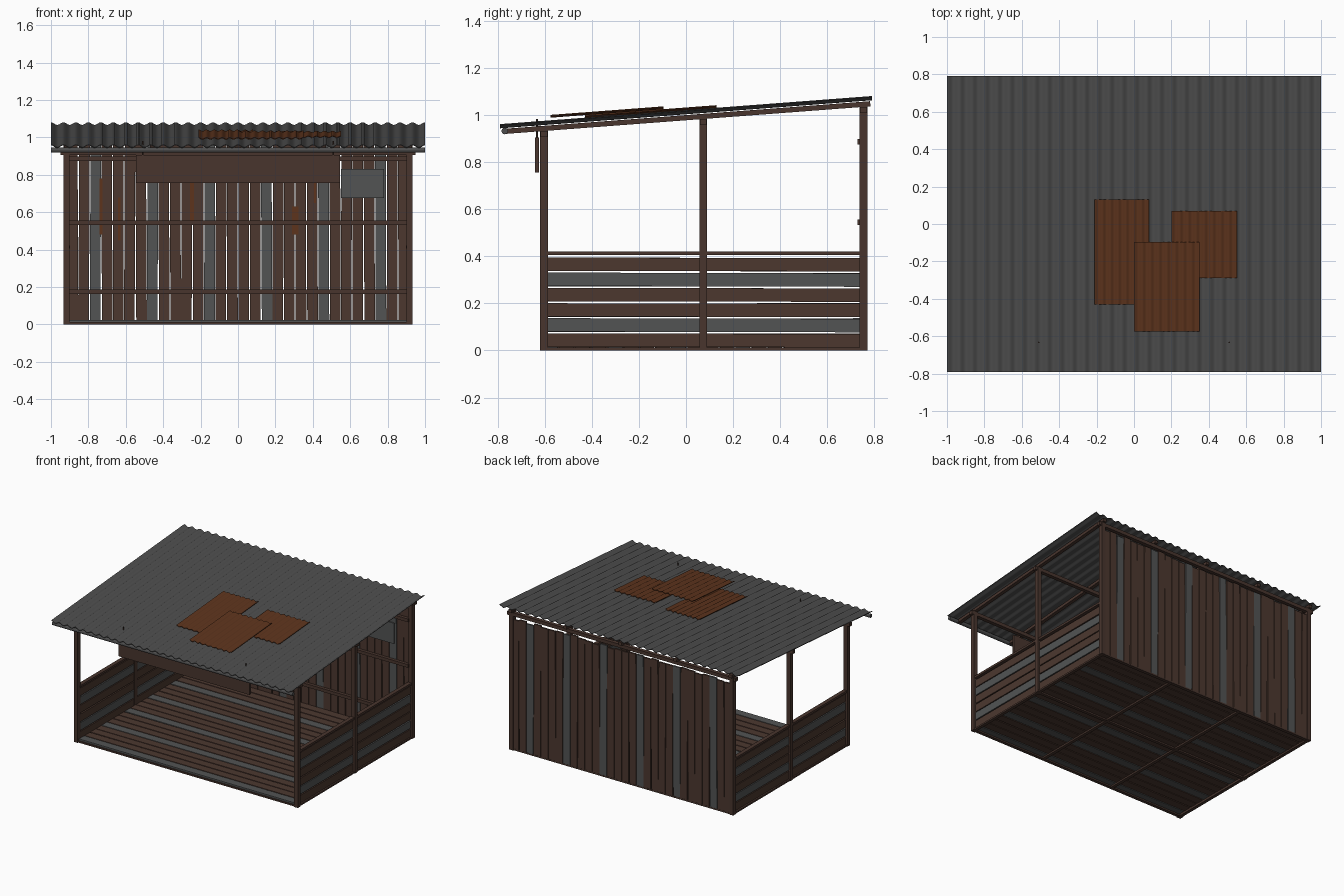
import bpy, bmesh, math, random
from mathutils import Matrix, Vector

random.seed(4)
if "Cube" in bpy.data.objects:
    bpy.data.objects.remove(bpy.data.objects["Cube"], do_unlink=True)


def material(name, r, g, b):
    m = bpy.data.materials.new(name)
    m.use_nodes = True
    m.diffuse_color = (r, g, b, 1)
    bsdf = m.node_tree.nodes["Principled BSDF"]
    bsdf.inputs["Base Color"].default_value = (r, g, b, 1)
    bsdf.inputs["Roughness"].default_value = 0.9
    return m


WOOD = material("dark_brown_wood", 0.066, 0.036, 0.027)
PLANK = material("brown_plank", 0.072, 0.039, 0.028)
GREY = material("weathered_grey_plank", 0.085, 0.088, 0.088)
METAL = material("grey_metal", 0.075, 0.075, 0.075)
RUST = material("rust", 0.11, 0.034, 0.012)


def finish(name, bm, mat):
    bmesh.ops.recalc_face_normals(bm, faces=bm.faces)
    mesh = bpy.data.meshes.new(name)
    bm.to_mesh(mesh)
    bm.free()
    mesh.materials.append(mat)
    ob = bpy.data.objects.new(name, mesh)
    bpy.context.collection.objects.link(ob)
    return ob


def box(name, mat, x, y, z, rot=None):
    """Box from (min, max) ranges, optionally turned about its centre."""
    bm = bmesh.new()
    size = [r[1] - r[0] for r in (x, y, z)]
    bmesh.ops.create_cube(bm, size=1, matrix=Matrix.Diagonal((*size, 1)))
    ob = finish(name, bm, mat)
    ob.location = [(r[0] + r[1]) / 2 for r in (x, y, z)]
    if rot:
        ob.rotation_euler = rot
    return ob


def rod(name, mat, start, end, radius, sides=12):
    a, b = Vector(start), Vector(end)
    bm = bmesh.new()
    turn = (b - a).to_track_quat('Z', 'Y').to_matrix().to_4x4()
    bmesh.ops.create_cone(bm, cap_ends=True, segments=sides, radius1=radius, radius2=radius,
                          depth=(b - a).length, matrix=Matrix.Translation((a + b) / 2) @ turn)
    return finish(name, bm, mat)


SLOPE = 0.0755


def roof_z(y):
    return 1.01 + SLOPE * y


def corrugated(name, mat, x, y, lift, waves, height, thick):
    """Sloped wavy sheet following the roof pitch."""
    bm = bmesh.new()
    n = waves * 8
    rows = []
    for i in range(n + 1):
        px = x[0] + (x[1] - x[0]) * i / n
        wave = height * math.cos(math.tau * waves * i / n)
        rows.append([bm.verts.new((px, py, roof_z(py) + lift + wave + t))
                     for py, t in ((y[0], 0), (y[1], 0), (y[1], thick), (y[0], thick))])
    for a, b in zip(rows, rows[1:]):
        for k in range(4):
            bm.faces.new((a[k], a[(k + 1) % 4], b[(k + 1) % 4], b[k]))
    bm.faces.new(rows[0])
    bm.faces.new(rows[-1])
    ob = finish(name, bm, mat)
    bpy.ops.object.select_all(action='DESELECT')
    ob.select_set(True)
    bpy.context.view_layer.objects.active = ob
    bpy.ops.object.shade_smooth_by_angle(angle=math.radians(40))
    return ob


# Roof sheet and loose rusty patches
corrugated("roof_sheet", METAL, (-1, 1), (-0.79, 0.79), 0.0, 30, 0.007, 0.004)
corrugated("roof_patch_left", RUST, (-0.21, 0.08), (-0.43, 0.13), 0.014, 7, 0.004, 0.004)
corrugated("roof_patch_right", RUST, (0.20, 0.55), (-0.29, 0.07), 0.012, 8, 0.004, 0.004)
corrugated("roof_patch_front", RUST, (0.0, 0.35), (-0.575, -0.095), 0.026, 8, 0.004, 0.004)

# Front gutter
rod("gutter", METAL, (-1, -0.77, 0.932), (1, -0.77, 0.932), 0.014)

# Posts, rafters and side walls
pitch = math.atan(SLOPE)
for side, s in (("left", 1), ("right", -1)):
    def span(a, b):
        return (min(s * a, s * b), max(s * a, s * b))

    for name, y0, y1 in (("front", -0.62, -0.587), ("middle", 0.058, 0.09), ("back", 0.737, 0.77)):
        box(f"{side}_{name}_post", WOOD, span(0.9, 0.932), (y0, y1), (0, roof_z(y0) - 0.022))
    box(f"{side}_cap_rail", WOOD, span(0.898, 0.928), (-0.59, 0.74), (0.405, 0.421))
    for i in range(6):
        z = 0.014 + i * 0.0645
        box(f"{side}_wall_plank_{i}", GREY if i % 3 == 1 else PLANK, span(0.905, 0.918),
            (-0.59, 0.74), (z, z + 0.057), (random.uniform(-0.003, 0.003), 0, 0))

for i in range(5):
    x = -0.916 + i * 0.458
    box(f"rafter_{i}", WOOD, (x - 0.013, x + 0.013), (-0.775, 0.785), (0.978, 1.0), (pitch, 0, 0))

# Cross beams under the roof
for name, y in (("front", -0.603), ("middle", 0.074), ("back", 0.754)):
    top = roof_z(y) - 0.032
    box(f"{name}_cross_beam", WOOD, (-0.95, 0.95), (y - 0.014, y + 0.014), (top - 0.026, top))

# Back wall: upright planks, every fifth one grey
for i in range(30):
    x = -0.9145 + (i + 0.5) * 0.061
    box(f"back_plank_{i}", GREY if i % 5 == 2 else PLANK, (x - 0.0283, x + 0.0283),
        (0.752, 0.765), (0.004, 0.985 + random.uniform(-0.006, 0.012)),
        (0, random.uniform(-0.006, 0.006), 0))
for i, z in enumerate((0.162, 0.532, 0.875)):
    box(f"back_rail_{i}", WOOD, (-0.905, 0.905), (0.728, 0.752), (z, z + 0.024))

# Rusty strips and a metal sheet on the inside of the back wall
for i, (x, z0, z1, w) in enumerate(((-0.732, 0.48, 0.78, 0.016), (-0.635, 0.45, 0.68, 0.012),
                                    (-0.246, 0.55, 0.87, 0.02), (0.305, 0.48, 0.63, 0.035),
                                    (0.41, 0.65, 0.78, 0.014))):
    box(f"rust_strip_{i}", RUST, (x - w / 2, x + w / 2), (0.747, 0.753), (z0, z1))
box("wall_sheet", GREY, (0.55, 0.78), (0.738, 0.746), (0.675, 0.83))

# Floor planks on joists
for i in range(20):
    y = -0.605 + i * 0.068
    box(f"floor_plank_{i}", GREY if i % 4 == 0 else PLANK, (-0.9, 0.9), (y, y + 0.061),
        (0.012, 0.024), (0, 0, random.uniform(-0.002, 0.002)))
for i in range(4):
    x = -0.915 + i * 0.61
    box(f"floor_joist_{i}", WOOD, (x - 0.012, x + 0.012), (-0.61, 0.76), (0, 0.012))
for name, y in (("front", -0.603), ("middle", 0.074), ("back", 0.754)):
    box(f"{name}_floor_beam", WOOD, (-0.9, 0.9), (y - 0.012, y + 0.012), (0.001, 0.012))

# Hanging board with its two hangers
box("hanging_board", WOOD, (-0.545, 0.545), (-0.641, -0.625), (0.755, 0.905))
for side, x in (("left", 0.51), ("right", -0.51)):
    rod(f"{side}_hanger", WOOD, (x, -0.633, 0.9), (x, -0.633, 0.982), 0.004, 6)
